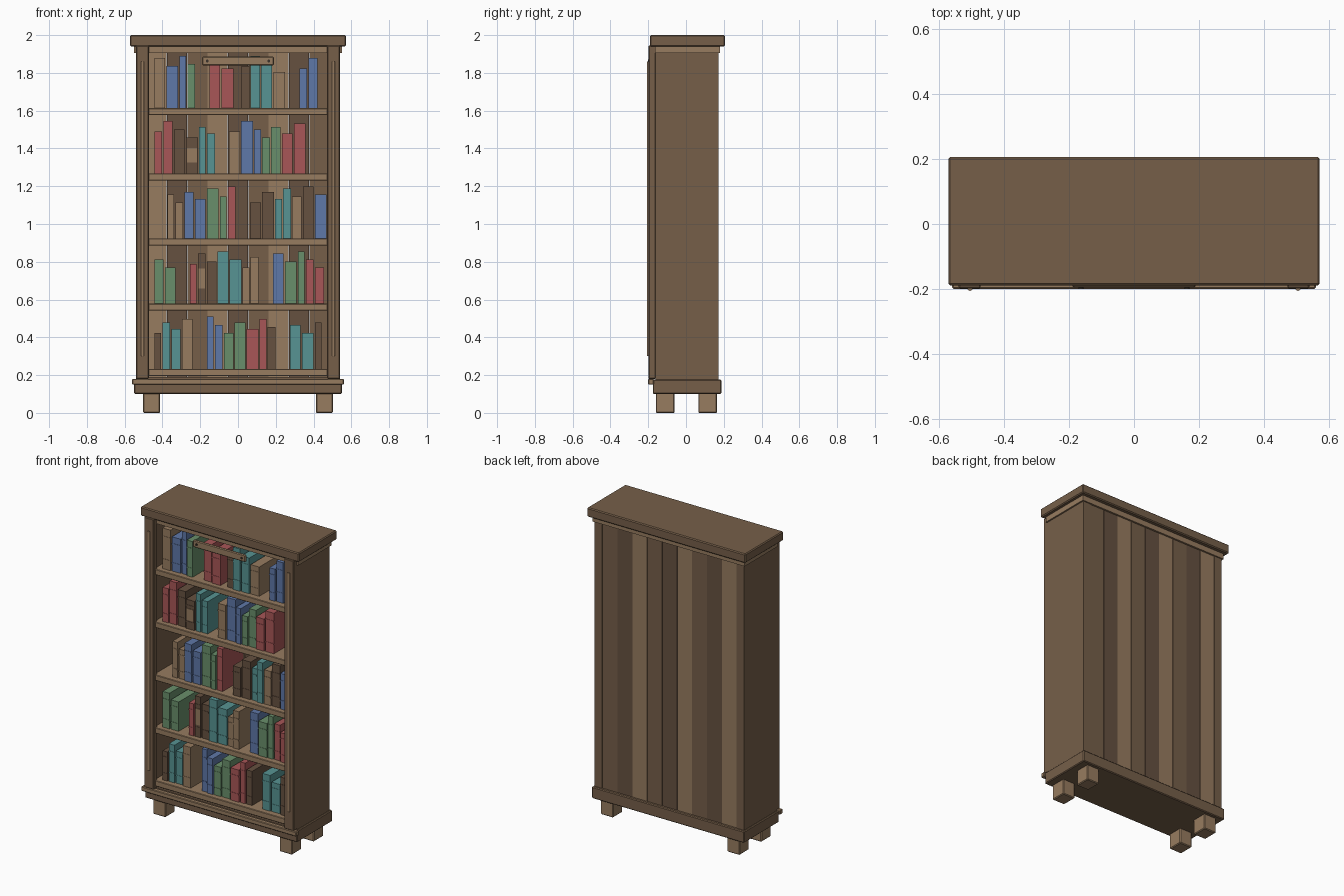
import bpy
import bmesh

cube = bpy.data.objects.get("Cube")
if cube:
    bpy.data.objects.remove(cube)


def material(name, hex_code):
    """Flat material from an sRGB hex colour."""
    def linear(c):
        return c / 12.92 if c < 0.04045 else ((c + 0.055) / 1.055) ** 2.4
    rgba = [linear(c / 255) for c in bytes.fromhex(hex_code)] + [1]
    mat = bpy.data.materials.new(name)
    mat.use_nodes = True
    mat.diffuse_color = rgba
    mat.node_tree.nodes["Principled BSDF"].inputs["Base Color"].default_value = rgba
    return mat


colours = {
    "frame": material("frame wood", "765F49"),
    "light": material("light wood", "977C60"),
    "dark": material("dark wood", "665140"),
    "red": material("red cloth", "A85657"),
    "blue": material("blue cloth", "5F78A8"),
    "green": material("green cloth", "698F6B"),
    "teal": material("teal cloth", "579493"),
    "iron": material("dark iron", "3A322B"),
}


def finish(bm, name, colour):
    """Turn a bmesh into a named object of one colour."""
    mesh = bpy.data.meshes.new(name)
    bm.to_mesh(mesh)
    bm.free()
    mesh.materials.append(colours[colour])
    obj = bpy.data.objects.new(name, mesh)
    bpy.context.collection.objects.link(obj)
    return obj


def box(name, colour, x, y, z, bevel=0):
    """Box spanning the (low, high) pairs x, y and z."""
    bm = bmesh.new()
    bmesh.ops.create_cube(bm, size=1)
    for v in bm.verts:
        for axis, (low, high) in enumerate((x, y, z)):
            v.co[axis] = high if v.co[axis] > 0 else low
    obj = finish(bm, name, colour)
    if bevel:
        mod = obj.modifiers.new("Bevel", "BEVEL")
        mod.width = bevel
        mod.segments = 1


def centred_box(name, colour, half_width, y, z, bevel=0):
    """Box reaching equally far to the left and right."""
    box(name, colour, (-half_width, half_width), y, z, bevel)


def rod(name, colour, centre, radius, length, upright):
    """Smooth round rod, either upright or pointing to the front."""
    bm = bmesh.new()
    bmesh.ops.create_cone(bm, cap_ends=True, segments=12, radius1=radius,
                          radius2=radius, depth=length)
    obj = finish(bm, name, colour)
    obj.location = centre
    if not upright:
        obj.rotation_euler.x = 1.5708
    for p in obj.data.polygons:
        p.use_smooth = len(p.vertices) == 4


# Cornice and plinth
centred_box("cornice", "frame", .572, (-.19, .206), (1.94, 2), .006)
centred_box("cornice_moulding", "light", .55, (-.165, .18), (1.905, 1.94))
centred_box("plinth", "frame", .55, (-.176, .187), (.1, .176), .005)
centred_box("plinth_moulding", "light", .56, (-.2, -.17), (.15, .18), .004)
centred_box("inner_floor", "frame", .485, (-.16, .15), (.17, .19))

# Sides, front stiles with round beads, and feet
for side, label in ((1, "left"), (-1, "right")):
    def span(inner, outer):
        return sorted((inner * side, outer * side))

    box(label + "_side", "frame", span(.485, .54), (-.162, .172), (.17, 1.91))
    box(label + "_stile", "frame", span(.472, .54), (-.198, -.16), (.18, 1.945), .004)
    rod(label + "_bead", "light", (.505 * side, -.198, 1.08), .008, 1.56, True)
    for end, middle in (("front", -.11), ("back", .115)):
        box(f"{label}_{end}_foot", "light", span(.412, .502),
            (middle - .05, middle + .05), (0, .104), .005)
    rod(label + "_plate_screw", "iron", (.163 * side, -.197, 1.863), .008, .006, False)

# Hanging blank name plate
centred_box("name_plate", "light", .19, (-.196, -.18), (1.84, 1.887), .005)

# Back planks in three repeating tones
PLANK = .97 / 9
for i in range(9):
    x = i * PLANK - .485
    tone = ("light", "dark", "frame")[i % 3]
    box(f"back_plank_{i + 1}", tone, (x + .001, x + PLANK - .001), (.148, .168), (.17, 1.91))

# Book covers on each shelf from left to right, with gaps between groups
rows = {
    "top": "light blue blue green gap red red slit dark teal teal light gap blue blue",
    "upper": "red red dark labelled teal teal gap light blue blue green green red red",
    "middle": "gap light light blue blue green green red gap dark dark teal teal light dark blue",
    "lower": "green green gap red labelled dark teal teal light light gap blue green green red red",
    "bottom": "dark teal teal light gap blue blue green green red red dark gap teal teal dark",
}
SPACES = {"gap": .069, "slit": .037}
THICKNESSES = (.048, .056, .064, .069, .042)
HEIGHTS = (.265, .223, .276, .233, .191, .246, .21)


def book(name, colour, x, z, height, front):
    """Book with two raised spine bands, and a label on some."""
    cover = "dark" if colour == "labelled" else colour
    box(name, cover, x, (front, front + .215), (z, z + height))
    for part in (.22, .78):
        band = z + height * part
        box(name + "_band", cover, x, (front - .002, front + .002), (band, band + .008))
    if colour == "labelled":
        inset = (x[0] + .004, x[1] - .004)
        box(name + "_label", "light", inset, (front - .003, front + .002),
            (z + height * .3, z + height * .7))


# Shelves filled with books whose thickness and height repeat in cycles
for level, (label, covers) in enumerate(rows.items()):
    top = 1.613 - .345 * level
    centred_box(label + "_shelf", "light", .485, (-.178, .15), (top - .037, top), .003)
    x = -.443
    for i, cover in enumerate(covers.split()):
        if cover in SPACES:
            x += SPACES[cover]
            continue
        thickness = THICKNESSES[(i + 2 + 3 * level) % len(THICKNESSES)]
        height = HEIGHTS[(i + level) % len(HEIGHTS)]
        book(f"{label}_book_{i + 1}", cover, (x, x + thickness - .007), top,
             height, -.145 + .004 * (i % 3))
        x += thickness
